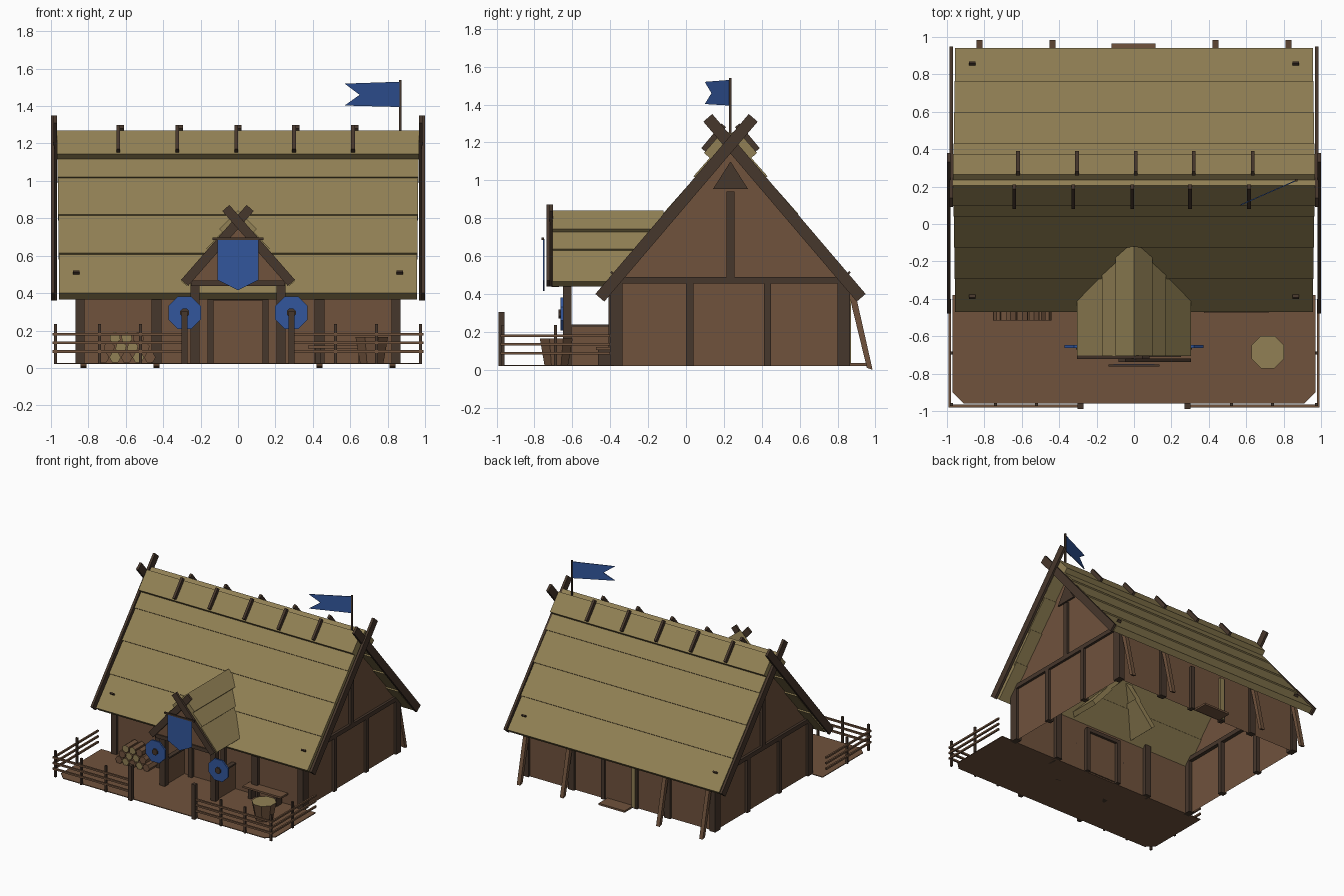
import bpy, bmesh, math
from mathutils import Vector

if "Cube" in bpy.data.objects:
    bpy.data.objects.remove(bpy.data.objects["Cube"])


def material(name, rgb):
    m = bpy.data.materials.new(name)
    m.diffuse_color = (*rgb, 1)
    m.use_nodes = True
    m.node_tree.nodes["Principled BSDF"].inputs["Base Color"].default_value = m.diffuse_color
    return m


STRAW = material("straw", (0.283, 0.216, 0.089))
BROWN = material("brown_wood", (0.160, 0.085, 0.046))
DARK = material("dark_wood", (0.062, 0.038, 0.025))
BLUE = material("blue_cloth", (0.032, 0.093, 0.333))

RIDGE = 0.235          # y of the main ridge
MAP = {'X': lambda a, b, c: (c, a, b),
       'Y': lambda a, b, c: (a, c, b),
       'Z': lambda a, b, c: (a, b, c)}


def prism(name, pts, axis, lo, hi, mat, end_mat=None, open_bottom=False):
    """Extrude a 2D outline along an axis from lo to hi."""
    bm = bmesh.new()
    rings = [[bm.verts.new(MAP[axis](a, b, c)) for a, b in pts] for c in (lo, hi)]
    n = len(pts)
    caps = [bm.faces.new(r) for r in rings]
    for i in range(n):
        j = (i + 1) % n
        bm.faces.new((rings[0][i], rings[0][j], rings[1][j], rings[1][i]))
    if end_mat:
        for f in caps:
            f.material_index = 1
    bmesh.ops.recalc_face_normals(bm, faces=bm.faces)
    if open_bottom:
        low = [f for f in bm.faces if f.normal.z < -0.9]
        bmesh.ops.delete(bm, geom=low, context='FACES')
    me = bpy.data.meshes.new(name)
    bm.to_mesh(me)
    bm.free()
    me.materials.append(mat)
    if end_mat:
        me.materials.append(end_mat)
    ob = bpy.data.objects.new(name, me)
    bpy.context.collection.objects.link(ob)
    return ob


def box(name, x, y, z, mat):
    return prism(name, [(x[0], y[0]), (x[1], y[0]), (x[1], y[1]), (x[0], y[1])],
                 'Z', z[0], z[1], mat)


def bar(p, q, w):
    """Outline of a straight bar of width w, centred on the line p-q."""
    p, q = Vector(p), Vector(q)
    d = (q - p).normalized()
    n = Vector((-d.y, d.x)) * w / 2
    return [tuple(v) for v in (p + n, p - n, q - n, q + n)]


def slab(low, up, t):
    """Outline of a slab hanging t below the line low-up (low is further out)."""
    low, up = Vector(low), Vector(up)
    d = (up - low).normalized()
    n = Vector((d.y, d.x)) * t
    n = Vector((-abs(n.x), -abs(n.y)))
    return [tuple(v) for v in (low, up, up + n, low + n)]


def side(pts, s, c=0.0):
    """Place an outline given as (distance, height) on one side of a centre."""
    return [(c + s * a, b) for a, b in pts]


def ngon(cx, cy, r, n, turn=0.0):
    return [(cx + r * math.cos(turn + i * math.tau / n),
             cy + r * math.sin(turn + i * math.tau / n)) for i in range(n)]


# House walls with gables, open underneath
prism("walls", [(-0.38, 0.02), (0.845, 0.02), (0.845, 0.44), (RIDGE, 1.19), (-0.38, 0.44)],
      'X', -0.85, 0.85, BROWN, open_bottom=True)

# Main roof: stepped thatch rows, ridge caps, clips
line = lambda d: 1.26 - 1.22 * d
rows = [0.705, 0.53, 0.36, 0.195, 0.0]
for s in (-1, 1):
    for i in range(4):
        a, b = rows[i], max(rows[i + 1] - 0.03, 0)
        prism("thatch_row", side(slab((a, line(a)), (b, line(b) - 0.018), 0.05), s, RIDGE),
              'X', -0.957 - 0.003 * i, 0.957 + 0.003 * i, STRAW)
    prism("ridge_cap", side(slab((0.14, 1.145), (0.03, 1.27), 0.045), s, RIDGE),
          'X', -0.968, 0.968, STRAW)
    for x in (-0.63, -0.315, 0, 0.31, 0.625):
        x += s * 0.01
        prism("ridge_clip", side(bar((0.143, 1.16), (0.035, 1.29), 0.03), s, RIDGE),
              'X', x - 0.01, x + 0.01, DARK)
    for x in (-0.865, 0.865):
        d = 0.62
        prism("roof_peg", side(bar((d + 0.008, line(d) + 0.002), (d, line(d) + 0.01), 0.02), s, RIDGE),
              'X', x - 0.017, x + 0.017, DARK)
    # Crossed barge boards on both gable ends
    for e in (-1, 1):
        x = e * (0.99 if s < 0 else 0.977)
        prism("barge_board", side(bar((0.69, 0.38), (-0.12, 1.33), 0.062), s, RIDGE),
              'X', x - 0.01, x + 0.01, DARK)

# Timber framing on the gable ends
for e in (-1, 1):
    xs = sorted((e * 0.82, e * 0.87))
    for y0, y1 in ((-0.40, -0.335), (0.80, 0.865)):
        box("corner_post", xs, (y0, y1), (0.02, 0.455), DARK)
    for y in (0.02, 0.43):
        box("gable_post", xs, (y - 0.019, y + 0.019), (0.02, 0.455), DARK)
    box("gable_beam", xs, (-0.38, 0.85), (0.455, 0.49), DARK)
    box("king_post", xs, (RIDGE - 0.02, RIDGE + 0.02), (0.49, 0.94), DARK)
    prism("gable_vent", [(0.143, 0.955), (0.327, 0.955), (RIDGE, 1.10)], 'X',
          min(e * 0.845, e * 0.865), max(e * 0.845, e * 0.865), DARK)
    # Wall posts and door frames, front and back
    for y0, y1 in ((-0.41, -0.35), (0.82, 0.865)):
        box("wall_post", (e * 0.435 - 0.027, e * 0.435 + 0.027), (y0, y1), (0.02, 0.45), DARK)
        box("door_jamb", (e * 0.147 - 0.017, e * 0.147 + 0.017), (y0, y1), (0.02, 0.38), DARK)
    # Leaning braces at the back
    for x in (0.435, 0.825):
        prism("back_brace", [(0.955, 0.01), (0.985, 0.0), (0.895, 0.40), (0.86, 0.40)], 'X',
              e * x - 0.016, e * x + 0.016, BROWN)
box("front_lintel", (-0.16, 0.16), (-0.41, -0.35), (0.36, 0.39), DARK)
box("front_door", (-0.125, 0.125), (-0.388, -0.37), (0.03, 0.36), BROWN)
box("back_door", (-0.13, 0.13), (0.84, 0.852), (0.03, 0.38), BROWN)
box("back_door_strip", (-0.15, -0.115), (0.84, 0.87), (0.03, 0.38), STRAW)
box("back_step", (-0.12, 0.115), (0.85, 0.965), (0.02, 0.035), BROWN)

# Porch roof, gable and posts
for s in (-1, 1):
    for low, up in (((0.305, 0.465), (0.14, 0.655)), ((0.17, 0.638), (0.0, 0.815)),
                    ((0.10, 0.742), (0.0, 0.842))):
        prism("porch_thatch", side(slab(low, up, 0.04), s), 'Y', -0.705, -0.12, STRAW)
    y = -0.712 if s < 0 else -0.728
    prism("porch_barge_board", side(bar((0.285, 0.455), (-0.065, 0.855), 0.05), s),
          'Y', y - 0.009, y + 0.009, DARK)
    box("porch_post", (s * 0.23 - 0.023, s * 0.23 + 0.023), (-0.65, -0.605), (0.02, 0.47), DARK)
    box("porch_side_wall", (s * 0.23 - 0.012, s * 0.23 + 0.012), (-0.605, -0.38), (0.02, 0.225), BROWN)
    box("porch_side_rail", (s * 0.23 - 0.018, s * 0.23 + 0.018), (-0.605, -0.38), (0.225, 0.238), DARK)
    # Octagonal shields with a boss
    prism("shield", ngon(s * 0.285, 0.295, 0.094, 8, math.pi / 8), 'Y', -0.662, -0.648, BLUE)
    prism("shield_boss", ngon(s * 0.285, 0.295, 0.026, 8, math.pi / 8), 'Y', -0.672, -0.66, DARK)
prism("porch_gable", [(-0.25, 0.46), (0.25, 0.46), (0, 0.76)], 'Y', -0.70, -0.685, BROWN)
box("porch_tie_beam", (-0.25, 0.25), (-0.71, -0.67), (0.438, 0.468), DARK)

# Banner over the porch
prism("banner", [(-0.11, 0.69), (-0.11, 0.47), (0, 0.415), (0.11, 0.47), (0.11, 0.69)],
      'Y', -0.754, -0.748, BLUE)
box("banner_rod", (-0.135, 0.135), (-0.762, -0.75), (0.684, 0.697), DARK)

# Flag on the ridge
box("flag_pole", (0.862, 0.874), (0.228, 0.24), (1.2, 1.54), DARK)
flag = prism("flag", [(0.866, 1.53), (0.866, 1.395), (0.57, 1.403), (0.65, 1.46), (0.57, 1.52)],
             'Y', -0.003, 0.003, BLUE)
for v in flag.data.vertices:
    v.co.y += 0.232 - 0.13 * (0.866 - v.co.x) / 0.296

# Yard with clipped corners
prism("yard", [(-0.97, -0.38), (-0.97, -0.90), (-0.91, -0.96), (0.91, -0.96), (0.97, -0.90),
               (0.97, -0.38)], 'Z', 0.02, 0.026, BROWN)

# Fence on both sides of the gate
for s in (-1, 1):
    box("gate_post", (s * 0.287 - 0.016, s * 0.287 + 0.016), (-0.99, -0.957), (0.02, 0.305), DARK)
    for x, y in ((0.975, -0.965), (0.74, -0.965), (0.52, -0.965), (0.975, -0.69)):
        box("fence_post", (s * x - 0.008, s * x + 0.008), (y - 0.008, y + 0.008), (0.02, 0.235), DARK)
    for z in (0.088, 0.134, 0.18):
        box("front_rail", sorted((s * 0.28, s * 0.985)), (-0.98, -0.965), (z - 0.007, z + 0.007), BROWN)
        box("side_rail", sorted((s * 0.978, s * 0.992)), (-0.98, -0.40), (z - 0.007, z + 0.007), BROWN)

# Stacked firewood
k = 0
for row, count in enumerate((5, 4, 3)):
    for i in range(count):
        x = -0.595 + (i - (count - 1) / 2) * 0.062
        prism("log", ngon(x, 0.056 + row * 0.053, 0.031, 6, row * 0.3), 'Y',
              -0.515, -0.39, BROWN, STRAW if k in (1, 3, 6, 7, 9, 10) else BROWN)
        k += 1

# Bench by the wall
box("bench_seat", (0.375, 0.72), (-0.475, -0.385), (0.105, 0.12), BROWN)
for x in (0.43, 0.66):
    box("bench_leg", (x - 0.015, x + 0.015), (-0.465, -0.395), (0.02, 0.105), DARK)

# Tapered tub
tub = prism("tub", ngon(0.715, -0.685, 0.094, 8, math.pi / 8), 'Z', 0.026, 0.165, BROWN, STRAW)
for v in tub.data.vertices:
    if v.co.z < 0.1:
        v.co.x = 0.715 + (v.co.x - 0.715) * 0.72
        v.co.y = -0.685 + (v.co.y + 0.685) * 0.72
